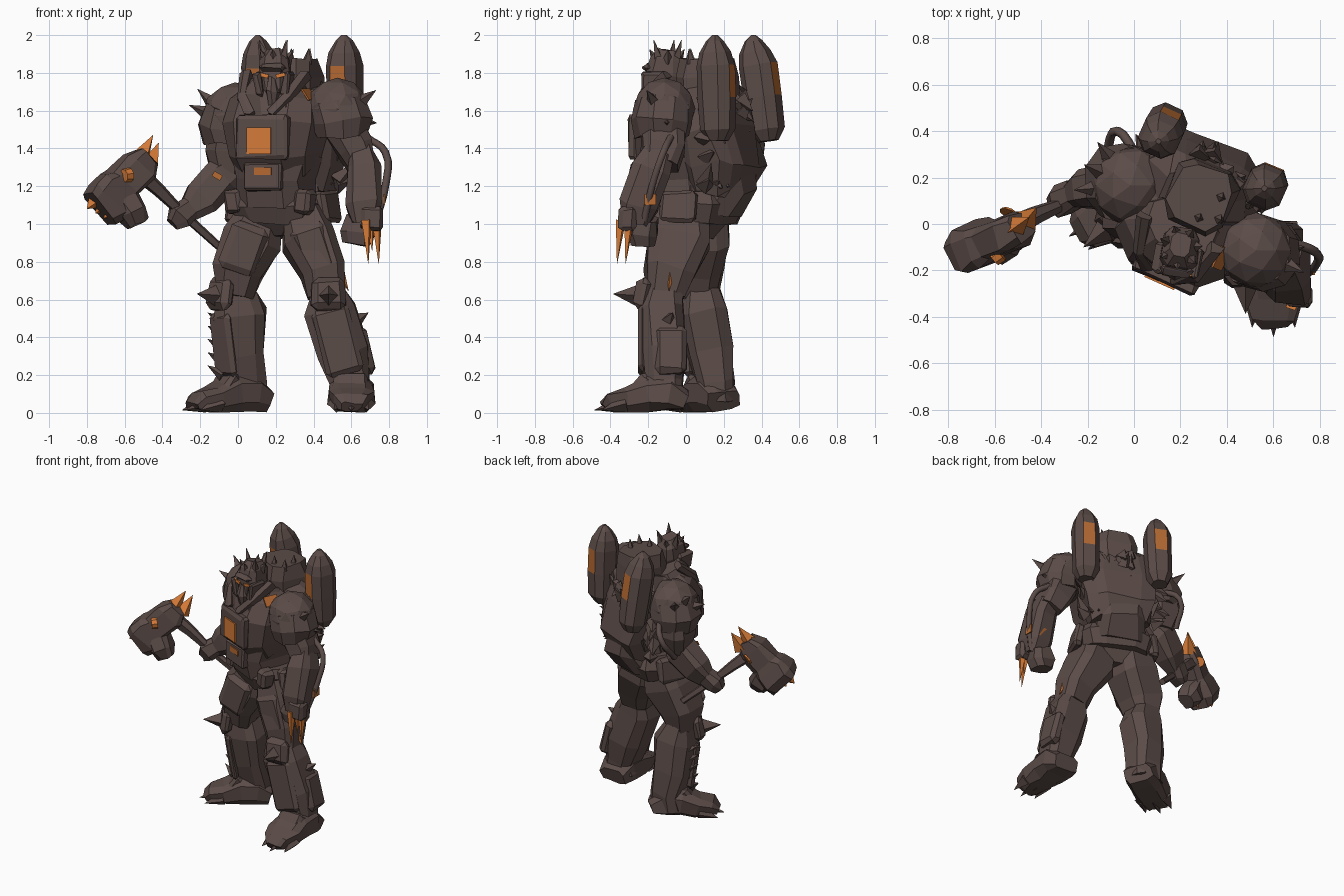
import bpy, bmesh, math, random
from mathutils import Matrix, Vector

random.seed(7)
if "Cube" in bpy.data.objects:
    bpy.data.objects.remove(bpy.data.objects["Cube"])


def material(name, colour):
    mat = bpy.data.materials.new(name)
    mat.use_nodes = True
    mat.diffuse_color = (*colour, 1)
    mat.node_tree.nodes["Principled BSDF"].inputs["Base Color"].default_value = (*colour, 1)
    return mat


ARMOUR = material("dark_brown_armour", (.105, .072, .064))
ORANGE = material("bright_orange", (.68, .2, .04))
EMBER = material("burnt_orange", (.47, .145, .033))


def frame(x, y, yaw):
    return Matrix.Translation((x, y, 0)) @ Matrix.Rotation(math.radians(yaw), 4, "Z")


WORLD = Matrix()
TORSO = frame(.22, .02, -24)
HEAD = frame(.2, -.1, -10)
LEFT_FOOT = frame(.6, -.12, 0)
RIGHT_FOOT = frame(.03, .14, -58)


def jolt(amount):
    return Vector([random.uniform(-amount, amount) for _ in range(3)])


def finish(name, bm, mat, where=WORLD, extra=None):
    bmesh.ops.recalc_face_normals(bm, faces=bm.faces)
    bm.transform(where)
    mesh = bpy.data.meshes.new(name)
    bm.to_mesh(mesh)
    bm.free()
    mesh.materials.append(mat)
    if extra:
        mesh.materials.append(extra)
    obj = bpy.data.objects.new(name, mesh)
    bpy.context.collection.objects.link(obj)


def loft(name, rings, where=WORLD, mat=ARMOUR, sides=8, square=.6, rough=.01, side=(1, 0, 0), patch=None):
    """Skin rings of (x, y, z, half width, half depth) along a path."""
    bm = bmesh.new()
    pts = [Vector(r[:3]) for r in rings]
    loops = []
    for i, (p, r) in enumerate(zip(pts, rings)):
        t = (pts[min(i + 1, len(pts) - 1)] - pts[max(i - 1, 0)]).normalized()
        u = (Vector(side) - t * t.dot(Vector(side))).normalized()
        v = t.cross(u)
        loop = []
        for k in range(sides):
            a = (k + .5) * math.tau / sides
            c, s = math.cos(a), math.sin(a)
            c, s = (math.copysign(abs(n) ** square, n) for n in (c, s))
            loop.append(bm.verts.new(p + u * c * r[3] + v * s * r[4] + jolt(rough)))
        loops.append(loop)
    for i, (low, high) in enumerate(zip(loops, loops[1:])):
        for k in range(sides):
            j = (k + 1) % sides
            face = bm.faces.new((low[k], low[j], high[j], high[k]))
            if patch and i == patch and k in (1, 5):
                face.material_index = 1
    bm.faces.new(loops[0][::-1])
    bm.faces.new(loops[-1])
    finish(name, bm, mat, where, EMBER if patch else None)


def box(name, centre, size, where=WORLD, mat=ARMOUR, tilt=0, axis="X", bevel=.02):
    bm = bmesh.new()
    bmesh.ops.create_cube(bm, size=1)
    bm.transform(Matrix.Diagonal((*size, 1)))
    if bevel:
        bmesh.ops.bevel(bm, geom=bm.edges[:], offset=bevel, segments=1, affect="EDGES")
        for vert in bm.verts:
            vert.co += jolt(.006)
    spin = Matrix.Rotation(math.radians(tilt), 4, axis)
    finish(name, bm, mat, where @ Matrix.Translation(centre) @ spin)


def spikes(name, pairs, radius, where=WORLD, mat=ARMOUR):
    """Four-sided thorns, each given as base point and tip."""
    bm = bmesh.new()
    for base, tip in pairs:
        base, tip = Vector(base), Vector(tip)
        d = tip - base
        pose = Matrix.Translation((base + tip) / 2) @ d.to_track_quat("Z", "Y").to_matrix().to_4x4()
        bmesh.ops.create_cone(bm, cap_ends=True, segments=4, radius1=radius, radius2=.001,
                              depth=d.length, matrix=pose)
    finish(name, bm, mat, where)


def hose(name, points, radius):
    curve = bpy.data.curves.new(name, "CURVE")
    curve.dimensions = "3D"
    curve.bevel_depth, curve.bevel_resolution, curve.resolution_u = radius, 1, 4
    spline = curve.splines.new("BEZIER")
    spline.bezier_points.add(len(points) - 1)
    for knot, p in zip(spline.bezier_points, points):
        knot.co = p
        knot.handle_left_type = knot.handle_right_type = "AUTO"
    curve.materials.append(ARMOUR)
    bpy.context.collection.objects.link(bpy.data.objects.new(name, curve))


# Torso: pelvis, belly, chest and ragged back
loft("pelvis", [(0, .02, .93, .08, .1), (0, .02, 1.02, .2, .17), (0, .02, 1.14, .23, .19)], TORSO)
loft("belt", [(0, .04, 1.0, .23, .19), (0, .04, 1.1, .26, .23), (0, .04, 1.18, .23, .2)], TORSO, sides=12)
loft("belly", [(0, -.02, 1.12, .19, .19), (0, -.04, 1.24, .18, .2), (0, -.03, 1.36, .22, .2)], TORSO)
loft("chest", [(0, 0, 1.3, .2, .2), (0, -.03, 1.37, .23, .25), (0, -.02, 1.52, .27, .25),
               (0, 0, 1.64, .25, .2), (0, .02, 1.72, .15, .14)], TORSO, rough=.004)
box("chest_plate", (.02, -.26, 1.46), (.3, .06, .23), TORSO, bevel=.015)
box("chest_window", (.01, -.293, 1.44), (.14, .009, .14), TORSO, ORANGE, bevel=0)
box("belly_plate", (.01, -.23, 1.25), (.22, .06, .15), TORSO, bevel=.012)
box("belly_light", (.02, -.264, 1.28), (.1, .009, .04), TORSO, EMBER, bevel=0)
loft("back_bulk", [(0, .17, 1.18, .19, .14), (0, .2, 1.32, .24, .17), (0, .17, 1.5, .27, .15),
                   (0, .14, 1.66, .23, .13), (0, .1, 1.75, .15, .1)], TORSO, sides=12, rough=.024)
loft("back_engine", [(.02, .13, 1.6, .15, .15), (.02, .12, 1.78, .15, .15), (.02, .12, 1.88, .13, .13)], TORSO)
loft("lower_back", [(0, .14, 1.06, .2, .13), (0, .19, 1.2, .18, .16), (0, .2, 1.36, .2, .14)], TORSO, rough=.022)
thorns = []
for i in range(46):
    x, z = random.uniform(-.27, .27), random.uniform(1.15, 1.68)
    base = Vector((x, .29 - abs(x) * .4, z))
    thorns.append((base, base + Vector((x * .3, random.uniform(.03, .08), random.uniform(-.09, .1)))))
spikes("back_thorns", thorns, .05, TORSO)
spikes("engine_thorns", [((x, y, 1.85), (x * 1.1, y, 1.93)) for x, y in ((.13, .06), (.1, .15), (.05, .03))], .03, TORSO)

# Collar and head
loft("collar", [(0, -.06, 1.58, .22, .2), (0, -.06, 1.66, .2, .17), (0, -.03, 1.75, .15, .13)], TORSO, sides=10, square=.9)
for s in (-1, 1):
    loft("collar_bar", [(s * .06, -.25, 1.58, .025, .025), (s * .13, -.2, 1.67, .03, .03),
                        (s * .17, -.06, 1.79, .03, .03)], TORSO, sides=6)
    box("belt_pouch", (s * .2, -.13, 1.12), (.1, .1, .13), TORSO, tilt=s * 8, axis="Y")
    box("hip_guard", (s * .26, .05, 1.09), (.07, .2, .17), TORSO, tilt=s * -10, axis="Y")
    # Tall leaning back pods with glowing front and back patches
    x, lean = s * .25 + .008, .055 - s * .035
    loft("back_pod", [(x, .26 + lean, 1.44, .055, .05), (x, .26 + lean * .9, 1.5, .087, .09),
                      (x, .26 + lean * .6, 1.67, .092, .1), (x, .26 + lean * .3, 1.84, .092, .1),
                      (x, .26 + lean * .1, 1.91, .078, .08), (x, .26, 1.97, .045, .045),
                      (x, .26, 2, .012, .012)], TORSO, square=.8, rough=.002, patch=2)
    box("pod_strut", (s * .19, .2, 1.6), (.12, .1, .16), TORSO)
    box("cheek_guard", (s * .075, -.06, 1.74), (.04, .13, .13), HEAD, tilt=s * 8, axis="Y", bevel=.012)
    box("eye", (s * .045, -.112, 1.787), (.05, .009, .02), HEAD, ORANGE, tilt=s * -14, axis="Y", bevel=0)
box("collar_light", (.21, -.09, 1.685), (.07, .1, .009), TORSO, EMBER, tilt=55, axis="Y", bevel=0)
loft("head", [(0, -.05, 1.64, .04, .05), (0, -.03, 1.7, .07, .08), (0, -.01, 1.79, .085, .1),
              (0, 0, 1.87, .08, .09), (0, .01, 1.92, .045, .05)], HEAD, rough=.005)
loft("muzzle", [(0, -.1, 1.64, .015, .02), (0, -.11, 1.7, .04, .03), (0, -.09, 1.77, .02, .03)], HEAD, sides=6)
box("brow", (0, -.1, 1.83), (.14, .05, .04), HEAD)
crown = []
for i in range(7):
    a = i * math.tau / 7
    d = Vector((math.sin(a), -math.cos(a), 0))
    crown.append((d * .055 + Vector((0, 0, 1.86)), d * .095 + Vector((0, 0, 1.925 + .05 * (i % 2)))))
spikes("crown_thorns", crown, .032, HEAD)


# Shoulder domes with rims and a few thorns
def shoulder(name, centre, radius, outward, heights):
    bm = bmesh.new()
    bmesh.ops.create_icosphere(bm, subdivisions=2, radius=radius)
    finish(name + "_dome", bm, ARMOUR, Matrix.Translation(centre))
    c, out = Vector(centre), Vector(outward)
    low = c + out * .03 - Vector((0, 0, .15))
    loft(name + "_rim", [(*low, radius * .8, radius * .85), (*(low + Vector((0, 0, .08))), radius, radius),
                         (*(c + Vector((0, 0, .03))), radius * .96, radius * .96)], sides=10, square=.9)
    pairs = []
    for i, height in enumerate(heights):
        d = (Matrix.Rotation(.5 - .5 * i, 3, "Z") @ out + Vector((0, 0, height))).normalized()
        pairs.append((c + d * radius * .9, c + d * (radius + .07) + Vector((0, 0, .03))))
    spikes(name + "_thorns", pairs, .035)


shoulder("right_shoulder", (-.015, .165, 1.575), .175, (-.91, .41, 0), (.1, .5, .3))
shoulder("left_shoulder", (.525, -.115, 1.61), .165, (.91, -.41, 0), (-.5, .3))

# Right arm gripping the hammer
loft("right_upper_arm", [(-.04, .18, 1.52, .11, .13), (-.06, .19, 1.38, .11, .13), (-.06, .18, 1.26, .08, .1)])
loft("right_forearm", [(.0, .17, 1.31, .07, .07), (-.08, .17, 1.25, .1, .11), (-.19, .15, 1.14, .09, .1),
                       (-.27, .12, 1.06, .055, .06)], side=(0, 1, 0))
loft("right_hand", [(-.25, .13, 1.09, .055, .06), (-.31, .1, 1.04, .07, .07), (-.35, .09, 1, .04, .04)], side=(0, 1, 0))
box("right_arm_light", (-.11, .045, 1.255), (.05, .009, .03), mat=EMBER, tilt=30, axis="Y", bevel=0)
hose("right_arm_hose", [(.02, .28, 1.5), (-.07, .4, 1.42), (-.12, .3, 1.25)], .02)

# Left arm with clawed gauntlet
loft("left_upper_arm", [(.56, -.12, 1.52, .11, .12), (.62, -.12, 1.4, .1, .12), (.66, -.14, 1.31, .08, .1)])
loft("left_forearm", [(.65, -.14, 1.38, .07, .08), (.67, -.19, 1.28, .1, .11), (.67, -.25, 1.1, .1, .1),
                      (.67, -.27, 1, .065, .07)])
loft("left_hand", [(.65, -.22, 1.03, .07, .07), (.63, -.23, .95, .09, .08), (.62, -.23, .89, .07, .06)])
box("claw_mount", (.71, -.31, 1.03), (.12, .09, .13))
spikes("gauntlet_claws", [((x, y, 1.02), (x + .01, y - .02, low)) for x, y, low in
                          ((.68, -.345, .79), (.735, -.3, .79), (.7, -.3, .86))], .03, mat=ORANGE)
box("left_arm_light", (.775, -.19, 1.13), (.009, .06, .06), mat=EMBER, bevel=0)
box("left_arm_rear_light", (.69, -.143, 1.12), (.06, .009, .06), mat=EMBER, tilt=-18, bevel=0)
hose("left_arm_hose", [(.68, -.08, 1.46), (.78, -.12, 1.38), (.78, -.18, 1.2), (.73, -.22, 1.02)], .02)

# Hammer: the head is built along its own axis, striking face at the low end
loft("hammer_shaft", [(-.1, .18, .88, .022, .022), (-.3, .09, 1.06, .025, .025), (-.42, .04, 1.18, .035, .035),
                      (-.52, -.01, 1.27, .045, .045)], sides=6, rough=.002, side=(0, 1, 0))
loft("hammer_head", [(-.73, -.12, 1.08, .08, .11), (-.69, -.1, 1.12, .1, .13), (-.64, -.08, 1.18, .09, .12),
                     (-.61, -.07, 1.21, .075, .1), (-.53, -.03, 1.3, .08, .1), (-.48, -.01, 1.36, .06, .06)],
     side=(-.4, .9, 0), square=.45)
loft("hammer_beak", [(-.61, -.07, 1.15, .07, .08), (-.56, -.08, 1.06, .08, .08), (-.53, -.08, 1, .05, .05)], side=(-.4, .9, 0))
spikes("hammer_horns", [((-.52, -.02, 1.34), (-.45, .03, 1.47)), ((-.47, .01, 1.31), (-.42, .07, 1.43))], .06, mat=ORANGE)
spikes("hammer_teeth", [((-.76 + .045 * i, -.11 + .02 * (i % 2), 1.12 - .025 * i),
                         (-.8 + .045 * i, -.13 + .03 * (i % 2), 1.08 - .025 * i)) for i in range(4)], .045, mat=ORANGE)
for y in (-.125, .045):
    loft("hammer_light", [(-.55 + y * .2, y, 1.26, .04, .04), (-.555 + y * .4, y * 1.2, 1.255, .035, .035)],
         mat=ORANGE, rough=0, square=1)


# Legs
def foot(name, where):
    loft(name + "_boot", [(0, .12, .065, .1, .06), (0, .03, .1, .125, .095), (0, -.08, .1, .125, .095),
                          (0, -.19, .075, .12, .07), (0, -.28, .06, .095, .055), (0, -.32, .035, .06, .025)], where)
    spikes(name + "_toes", [((x, -.2, .05), (x * 1.15, -.365 + abs(x) * .5, .015)) for x in (-.08, 0, .08)], .05, where)
    box(name + "_ankle_plate", (0, -.12, .15), (.18, .06, .13), where, tilt=-40)


def knee(name, where, y, z):
    box(name + "_plate", (0, y, z), (.18, .08, .17), where, tilt=-10, bevel=.03)
    spikes(name + "_spike", [((0, y - .01, z - .01), (0, y - .155, z))], .065, where)


foot("right_foot", RIGHT_FOOT)
foot("left_foot", LEFT_FOOT)
knee("right_knee", frame(.0, .07, -52), -.12, .63)
knee("left_knee", frame(.48, -.1, 0), -.13, .63)
loft("right_thigh", [(.13, .08, 1.07, .12, .14), (.08, .07, .92, .165, .16), (.0, .06, .75, .14, .14), (-.02, .06, .62, .1, .11)])
loft("left_thigh", [(.34, -.02, 1.07, .12, .14), (.38, -.03, .92, .15, .17), (.45, -.09, .75, .125, .14), (.47, -.11, .62, .1, .11)])
loft("right_shin", [(-.01, .08, .66, .1, .1), (.01, .09, .53, .14, .13), (.02, .13, .32, .125, .125),
                    (.04, .16, .16, .11, .1), (.04, .16, .06, .12, .1)])
loft("left_shin", [(.47, -.12, .66, .09, .1), (.49, -.13, .55, .145, .12), (.56, -.11, .32, .14, .12),
                   (.6, -.11, .16, .11, .1), (.6, -.11, .08, .12, .1)])
box("right_thigh_plate", (.03, -.08, .87), (.2, .06, .26), tilt=20, axis="Y", bevel=.028)
box("left_thigh_plate", (.4, -.18, .87), (.19, .06, .26), tilt=-18, axis="Y", bevel=.028)
box("right_shin_plate", (0, -.13, .36), (.16, .05, .34), frame(.02, .12, -48), tilt=8, bevel=.024)
box("left_shin_plate", (.53, -.23, .38), (.2, .05, .36), tilt=-14, axis="Y", bevel=.024)
box("left_calf_plate", (.66, -.08, .33), (.09, .17, .26), tilt=-14, axis="Y", bevel=.03)
spikes("right_calf_thorns", [((-.08, .06 + .02 * i, .2 + .07 * i), (-.16, .08, .25 + .07 * i)) for i in range(5)], .035)
spikes("left_calf_thorn", [((.61, -.1, .48), (.69, -.07, .53))], .05)
spikes("thigh_blade", [((.53, -.08, .77), (.585, -.09, .645))], .03, mat=EMBER)
